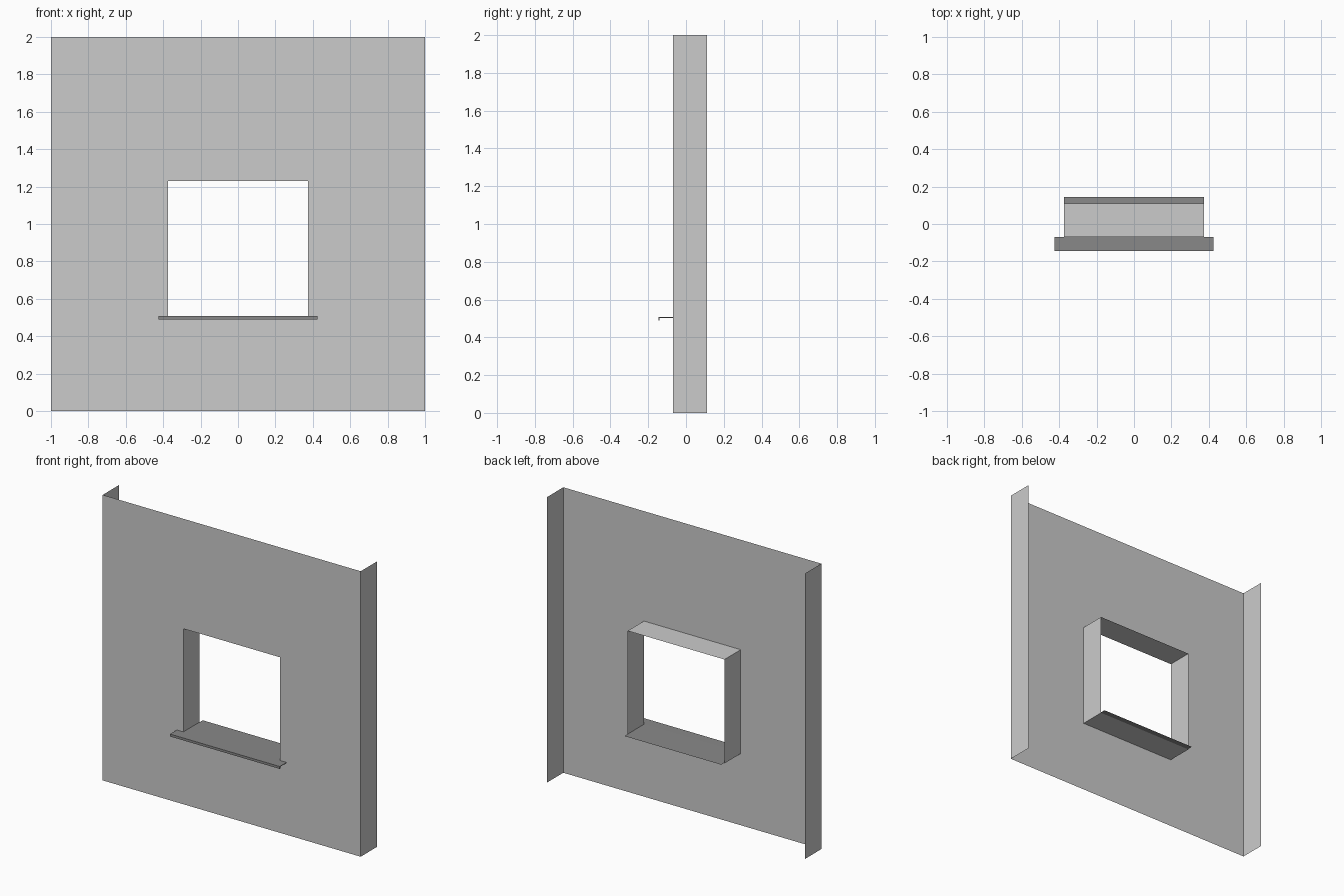
import bpy

if "Cube" in bpy.data.objects:
    bpy.data.objects.remove(bpy.data.objects["Cube"])

FRONT, BACK = -0.07, 0.11      # wall depth
HW = 0.375                     # half width of opening
Z0, Z1 = 0.502, 1.23           # opening bottom and top


def make(name, verts, faces):
    me = bpy.data.meshes.new(name)
    me.from_pydata(verts, [], faces)
    me.update()
    ob = bpy.data.objects.new(name, me)
    bpy.context.collection.objects.link(ob)
    return ob


def ring(x, z0, z1, y):
    return [(-x, y, z0), (x, y, z0), (x, y, z1), (-x, y, z1)]


def strip(name, profile, hx):
    """Sweep a (y, z) profile along x as an open sheet."""
    verts = [(s * hx, y, z) for y, z in profile for s in (-1, 1)]
    faces = [(2 * i, 2 * i + 1, 2 * i + 3, 2 * i + 2) for i in range(len(profile) - 1)]
    return make(name, verts, faces)


# wall sheet with a window opening
make("wall_front", ring(1, 0, 2, FRONT) + ring(HW, Z0, Z1, FRONT),
     [(i, (i + 1) % 4, 4 + (i + 1) % 4, 4 + i) for i in range(4)])

# side returns of the wall
for label, x in (("left", -1), ("right", 1)):
    f = (0, 1, 2, 3) if x > 0 else (3, 2, 1, 0)
    make("wall_return_" + label,
         [(x, FRONT, 0), (x, BACK, 0), (x, BACK, 2), (x, FRONT, 2)], [f])

# reveal lining the opening
make("window_reveal", ring(HW, Z0, Z1, FRONT) + ring(HW, Z0, Z1, BACK),
     [(i, (i + 1) % 4, 4 + (i + 1) % 4, 4 + i) for i in range(4)])

# dark sill: wide outer nose with drip edge, narrower inner board
dark = bpy.data.materials.new("sill_grey")
dark.diffuse_color = (0.25, 0.25, 0.25, 1)
dark.use_nodes = True
dark.node_tree.nodes["Principled BSDF"].inputs["Base Color"].default_value = dark.diffuse_color
nose = strip("sill_nose", [(FRONT, 0.507), (-0.145, 0.507), (-0.145, 0.49),
                           (-0.139, 0.49), (-0.139, 0.503), (FRONT, 0.503)], 0.425)
board = strip("sill_board", [(0.145, 0.506), (FRONT, 0.507)], HW)

# end caps of the nose
n = len(nose.data.vertices) // 2
pts = [tuple(v.co) for v in nose.data.vertices]
for label, k in (("left", 0), ("right", 1)):
    p = pts[k::2]
    cap = make("sill_cap_" + label, p, [(0, 1, 4, 5), (1, 2, 3, 4)])
    cap.data.materials.append(dark)
for ob in (nose, board):
    ob.data.materials.append(dark)
